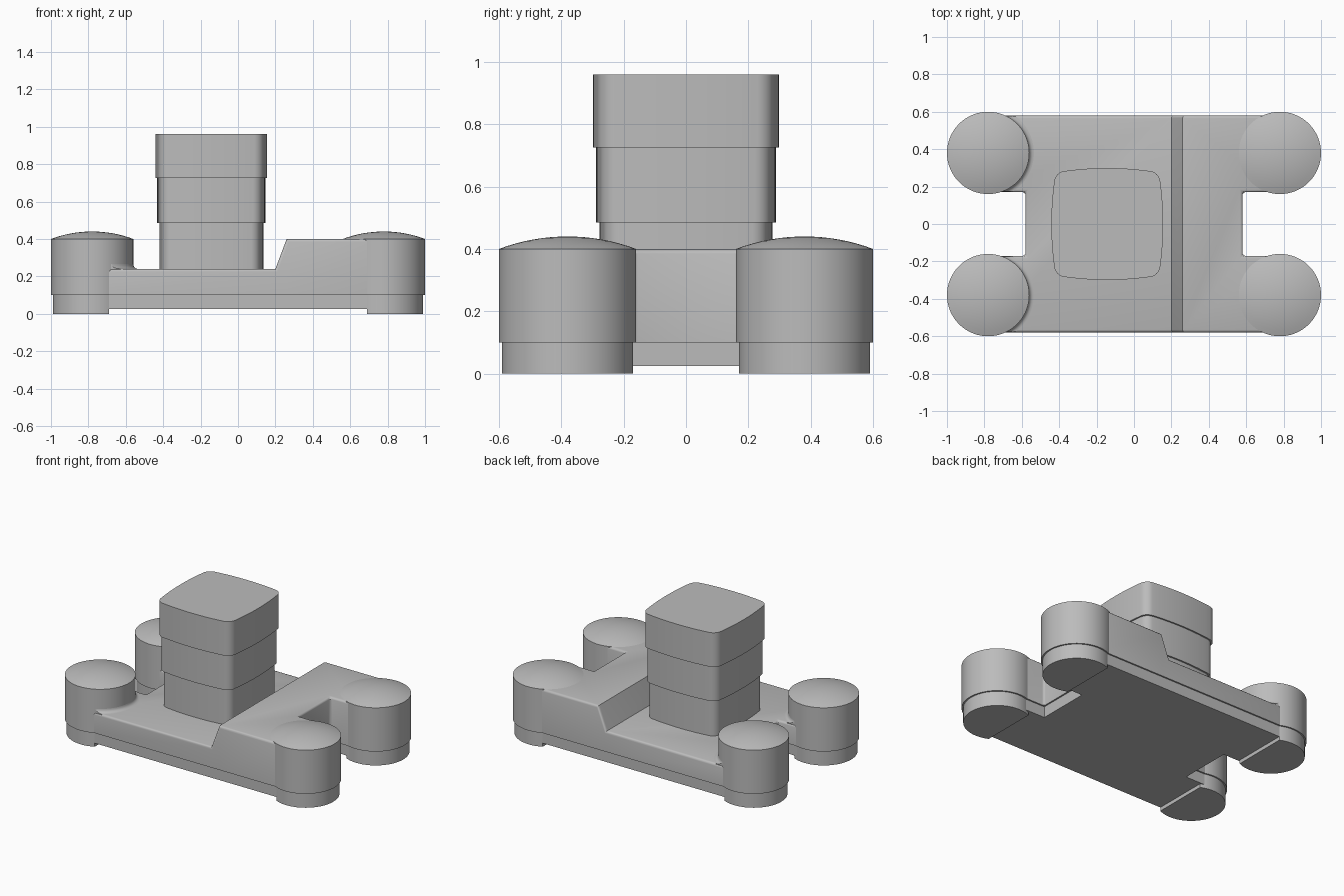
import bpy, bmesh
from math import sin, cos, pi, radians, sqrt, tan
from mathutils import Vector

cube = bpy.data.objects.get("Cube")
if cube:
    bpy.data.objects.remove(cube)

GREY = (0.5, 0.5, 0.5, 1)
mat = bpy.data.materials.new("plain grey")
mat.use_nodes = True
mat.diffuse_color = GREY
mat.node_tree.nodes["Principled BSDF"].inputs["Base Color"].default_value = GREY

POST_X, POST_Y = 0.78, 0.38
POST_R, FOOT_R = 0.22, 0.21
DECK_LOW, DECK_HIGH, SEAM, FLOOR = 0.24, 0.40, 0.10, 0.025


def finish(bm, name, loc=(0, 0, 0)):
    bmesh.ops.recalc_face_normals(bm, faces=bm.faces[:])
    mesh = bpy.data.meshes.new(name)
    bm.to_mesh(mesh)
    bm.free()
    mesh.materials.append(mat)
    obj = bpy.data.objects.new(name, mesh)
    obj.location = loc
    bpy.context.collection.objects.link(obj)
    bpy.ops.object.select_all(action='DESELECT')
    obj.select_set(True)
    bpy.context.view_layer.objects.active = obj
    bpy.ops.object.shade_smooth_by_angle(angle=radians(32))
    return obj


def prism(outline, z0, z1):
    """Extrude a flat outline between two heights."""
    bm = bmesh.new()
    face = bm.faces.new([bm.verts.new((x, y, z0)) for x, y in outline])
    grown = bmesh.ops.extrude_face_region(bm, geom=[face], use_keep_orig=True)
    for v in grown["geom"]:
        if isinstance(v, bmesh.types.BMVert):
            v.co.z = z1
    return bm


def lathe(profile, closed=False):
    """Revolve (radius, height) points about the z axis."""
    bm = bmesh.new()
    verts = [bm.verts.new((r, 0, z)) for r, z in profile]
    edges = [bm.edges.new(pair) for pair in zip(verts, verts[1:])]
    if closed:
        edges.append(bm.edges.new((verts[-1], verts[0])))
    bmesh.ops.spin(bm, geom=verts + edges, axis=(0, 0, 1), cent=(0, 0, 0),
                   angle=2 * pi, steps=72, use_merge=True)
    bmesh.ops.remove_doubles(bm, verts=bm.verts[:], dist=0.0002)
    return bm


def slice_off(bm, point, normal):
    """Remove everything on the normal's side and cap the cut."""
    bmesh.ops.bisect_plane(bm, geom=bm.verts[:] + bm.edges[:] + bm.faces[:],
                           plane_co=point, plane_no=normal, clear_outer=True)
    bmesh.ops.holes_fill(bm, edges=[e for e in bm.edges if e.is_boundary])


def notched(inset):
    """Deck outline with a notch between the posts at each end."""
    w, n, d = 0.58 - inset, 0.17 + inset, 0.58 - inset
    quarter = [(d, 0), (d, n), (POST_X, n), (POST_X, w)]
    right = [(x, -y) for x, y in reversed(quarter[1:])] + quarter[1:]
    return right + [(-x, -y) for x, y in right]


# Stepped deck: low at one end, sloping up to the other
bm = prism(notched(0), SEAM, DECK_HIGH)
for x in (0.20, 0.26):
    bmesh.ops.bisect_plane(bm, geom=bm.verts[:] + bm.edges[:] + bm.faces[:],
                           plane_co=(x, 0, 0), plane_no=(1, 0, 0))
for v in bm.verts:
    if v.co.z > 0.3 and v.co.x < 0.23:
        v.co.z = DECK_LOW
bmesh.ops.recalc_face_normals(bm, faces=bm.faces[:])
soft = [e for e in bm.edges if e.calc_face_angle(0) > 1.3
        and max(v.co.z for v in e.verts) > 0.2]
bmesh.ops.bevel(bm, geom=soft, offset=0.015, segments=3, profile=0.5,
                affect='EDGES', clamp_overlap=True)
finish(bm, "deck")

# Slightly smaller plinth beneath the deck
finish(prism(notched(0.01), FLOOR, SEAM), "plinth")

# Domed corner posts, their feet, and the fillets on the low side
RISE = 0.04
dome_r = (POST_R ** 2 + RISE ** 2) / (2 * RISE)
dome = []
for i in range(9):
    r = POST_R * (1 - i / 8)
    dome.append((r, DECK_HIGH + RISE - dome_r + sqrt(dome_r ** 2 - r * r)))
post_profile = [(0, FLOOR), (FOOT_R, FLOOR), (FOOT_R, SEAM), (POST_R, SEAM)] + dome
F = 0.025
fillet_profile = [(FOOT_R, DECK_LOW - 0.01), (POST_R + F, DECK_LOW - 0.01)]
fillet_profile += [(POST_R + F - F * sin(a * pi / 10), DECK_LOW + F - F * cos(a * pi / 10))
                   for a in range(6)]
fillet_profile.append((FOOT_R, DECK_LOW + F))

for sx, side in ((1, "left"), (-1, "right")):
    for sy, end in ((1, "back"), (-1, "front")):
        spot = (sx * POST_X, sy * POST_Y, 0)
        tag = end + "_" + side
        finish(lathe(post_profile), tag + "_post", spot)
        foot = lathe([(0, 0), (FOOT_R, 0), (FOOT_R, FLOOR), (0, FLOOR)])
        slice_off(foot, (-sx * 0.09, 0, 0), (-sx, 0, 0))
        finish(foot, tag + "_foot", spot)
        if sx < 0:
            ring = lathe(fillet_profile, closed=True)
            slice_off(ring, (0, 0, 0), (-1, 0, 0))
            slice_off(ring, (0, sy * 0.195, 0), (0, sy, 0))
            slice_off(ring, (0, -sy * 0.205, 0), (0, -sy, 0))
            finish(ring, tag + "_fillet", spot)


def cushion(h):
    """Rounded square with gently bulging sides."""
    a, flat = radians(8), h * 0.77
    big_r = flat / sin(a)
    tx = h - flat * tan(a / 2)
    r = (tx - flat) / (cos(a) - sin(a))
    c = tx - r * cos(a)
    pts = []
    for q in range(4):
        side = [-a + 2 * a * i / 10 for i in range(10)]
        loop = [Vector((h - big_r + big_r * cos(t), big_r * sin(t))) for t in side]
        corner = [a + (pi / 2 - 2 * a) * i / 10 for i in range(10)]
        loop += [Vector((c + r * cos(t), c + r * sin(t))) for t in corner]
        for p in loop:
            for _ in range(q):
                p = Vector((-p.y, p.x))
            pts.append((p.x, p.y))
    return pts


# Tower of three tiers, each a little wider than the one below
for name, half, z0, z1 in (("lower_tier", 0.278, 0.23, 0.485),
                           ("middle_tier", 0.289, 0.485, 0.725),
                           ("upper_tier", 0.299, 0.725, 0.96)):
    finish(prism(cushion(half), z0, z1), name, (-0.143, 0, 0))
